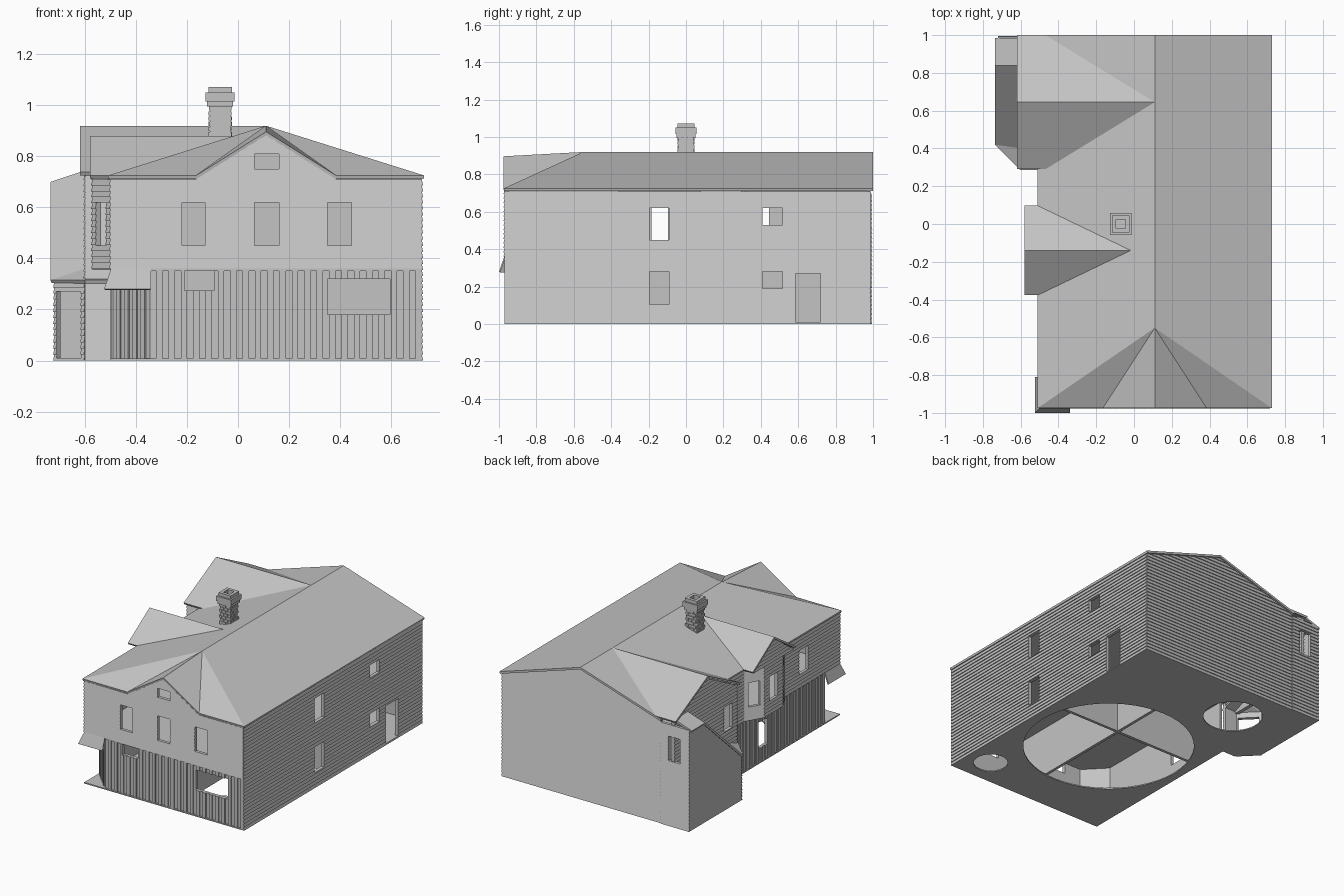
import bpy, bmesh, math, random
from mathutils import Vector

if "Cube" in bpy.data.objects:
    bpy.data.objects.remove(bpy.data.objects["Cube"])
random.seed(4)

grey = bpy.data.materials.new("plain grey")
GREY = (0.55, 0.55, 0.55, 1)
grey.diffuse_color = GREY
grey.use_nodes = True
grey.node_tree.nodes["Principled BSDF"].inputs["Base Color"].default_value = GREY


def finish(name, bm, thick=0, recalc=True):
    if recalc:
        bmesh.ops.recalc_face_normals(bm, faces=bm.faces)
    mesh = bpy.data.meshes.new(name)
    bm.to_mesh(mesh)
    bm.free()
    mesh.materials.append(grey)
    ob = bpy.data.objects.new(name, mesh)
    bpy.context.collection.objects.link(ob)
    if thick:
        mod = ob.modifiers.new("thickness", 'SOLIDIFY')
        mod.thickness, mod.offset = thick, -1
    return ob


def block(bm, low, high):
    """Closed solid between two four-point rings."""
    a, b = [bm.verts.new(p) for p in low], [bm.verts.new(p) for p in high]
    bm.faces.new(a[::-1])
    bm.faces.new(b)
    for i in range(4):
        j = (i + 1) % 4
        bm.faces.new((a[i], a[j], b[j], b[i]))


def box(bm, x0, x1, y0, y1, z0, z1):
    ring = [(x0, y0), (x1, y0), (x1, y1), (x0, y1)]
    block(bm, [(x, y, z0) for x, y in ring], [(x, y, z1) for x, y in ring])


def sheet(name, polys, thick):
    """Roof panels facing upward, given as lists of corners."""
    bm = bmesh.new()
    for poly in polys:
        f = bm.faces.new([bm.verts.new(p) for p in poly])
        f.normal_update()
        if f.normal.z < 0:
            f.normal_flip()
    bmesh.ops.remove_doubles(bm, verts=bm.verts, dist=0.0005)
    return finish(name, bm, thick, recalc=False)


def plate(name, outline, z, thick, holes=()):
    """Flat floor with round holes (x, y, radius)."""
    bm = bmesh.new()
    loops = [outline]
    for x, y, r in holes:
        loops.append([(x + r * math.cos(t * math.pi / 24), y + r * math.sin(t * math.pi / 24))
                      for t in range(48)])
    for loop in loops:
        vs = [bm.verts.new((x, y, z)) for x, y in loop]
        for i, v in enumerate(vs):
            bm.edges.new((v, vs[i - 1]))
    bmesh.ops.triangle_fill(bm, use_beauty=True, edges=bm.edges[:], normal=(0, 0, 1))
    for f in bm.faces:
        f.normal_update()
        if f.normal.z < 0:
            f.normal_flip()
    return finish(name, bm, thick, recalc=False)


def gaps(lo, hi, spans):
    """Parts of lo..hi left over between the spans."""
    for a, b in sorted(spans):
        if a > lo:
            yield lo, min(a, hi)
        lo = max(lo, b)
    if lo < hi:
        yield lo, hi


def wall(name, p0, p1, z0, z1, holes=(), gable=None, battens=False, pitch=0.024):
    """Wall seen from the right of p0->p1. Holes: (s0, s1, z0, z1).
    Gable: (eave z, apex z, start s, end s)."""
    p0, p1 = Vector((*p0, 0)), Vector((*p1, 0))
    d = (p1 - p0).normalized()
    n = Vector((d.y, -d.x, 0))
    length = (p1 - p0).length
    bm = bmesh.new()

    def at(s, z, out):
        return p0 + d * s + n * out + Vector((0, 0, z))

    def limits(z, above):
        if gable and (z > gable[0] or (above and z >= gable[0])):
            t = (z - gable[0]) / (gable[1] - gable[0])
            mid = (gable[2] + gable[3]) / 2
            return gable[2] + (mid - gable[2]) * t, gable[3] + (mid - gable[3]) * t
        return 0, length

    k, first, last = (0, 2) if battens else (2, 0), 0, (length if battens else z1)
    ax, other = k
    start = 0 if battens else z0
    rows = max(1, round((last - start) / pitch))
    step = (last - start) / rows
    edges = [h[ax + i] for h in holes for i in (0, 1)] + ([gable[0]] if gable else [])
    for r in range(rows):
        a, b = start + r * step, start + (r + 1) * step
        cuts = sorted({a, b, *[e for e in edges if a < e < b]})
        for u, v in zip(cuts, cuts[1:]):
            spans = [(h[other], h[other + 1]) for h in holes
                     if h[ax] < (u + v) / 2 < h[ax + 1]]
            if battens:      # upright boards, every other one proud
                out = 0.007 * (r % 2)
                for za, zb in gaps(z0, z1, spans):
                    block(bm, [at(s, za, o) for s, o in ((u, -.02), (v, -.02), (v, out), (u, out))],
                          [at(s, zb, o) for s, o in ((u, -.02), (v, -.02), (v, out), (u, out))])
            else:            # lapped boards, lower edge proud
                lo, hi = limits(u, True)
                lo2, hi2 = limits(v, False)
                ou, ov = [0.006 * (b - t) / step for t in (u, v)]
                for sa, sb in gaps(lo, hi, spans):
                    ta, tb = (lo2 if sa == lo else sa), (hi2 if sb == hi else sb)
                    block(bm, [at(sa, u, -.02), at(sb, u, -.02), at(sb, u, ou), at(sa, u, ou)],
                          [at(ta, v, -.02), at(tb, v, -.02), at(tb, v, ov), at(ta, v, ov)])
    return finish(name, bm)


L, R, F, B = -0.5, 0.72, -0.97, 0.985      # main body
MID, EAVE = 0.36, 0.71
WIN = (0.45, 0.62)                         # upper window heights

# Main walls
wall("front_upper_wall", (L, F), (R, F), MID, 0.885,
     [(.28, .37, *WIN), (.565, .66, *WIN), (.85, .945, *WIN), (.565, .66, .75, .81)],
     gable=(EAVE, 0.885, .335, .885))
wall("front_lower_wall", (-.345, F + .01), (R, F + .01), 0, MID,
     [(.135, .25, .275, MID), (.695, .94, .18, .32)], battens=True)
wall("right_wall", (R, F), (R, B), 0, EAVE,
     [(.775, .88, *WIN), (.775, .88, .105, .28), (1.38, 1.485, .53, .62),
      (1.38, 1.485, .19, .28), (1.555, 1.69, .01, .27)])
wall("back_wall", (R, B), (L, B), 0, 0.91, gable=(EAVE, 0.91, 0, 1.22))
wall("left_upper_wall", (L, .30), (L, F), MID, EAVE, [(.82, .92, *WIN), (.25, .62, MID, EAVE)])
wall("left_lower_wall", (L + .01, .30), (L + .01, -.81), 0, MID, [(.39, .49, .10, .28)], battens=True)
wall("porch_wall", (L + .01, -.81), (-.345, F + .01), 0, MID, battens=True)

# Left gabled wing with lean-to
wall("wing_back_wall", (L, B + .005), (-.72, B + .005), 0, .70, [(.06, .15, *WIN)])
wall("wing_gable_wall", (-.60, B), (-.60, .30), .30, .90, [(.54, .63, *WIN)],
     gable=(.72, .90, 0, .685))
wall("wing_front_wall", (-.60, .30), (L, .30), 0, .73)
wall("wing_corner_wall", (-.72, .42), (-.60, .30), 0, .31, [(.015, .15, .01, .27)])
bm = bmesh.new()
side = [(.42, 0), (B, 0), (B, .69), (.84, .69), (.42, .30)]
bm.faces.new([bm.verts.new((-.72, y, z)) for y, z in side])
finish("lean_to_side_wall", bm, 0.01)
sheet("lean_to_roof", [
    [(-.735, .42, .315), (-.735, .84, .70), (-.60, .84, .745), (-.60, .40, .36)],
    [(-.735, .42, .315), (-.60, .40, .36), (-.60, .285, .315)],
    [(-.60, .285, .315), (-.60, .40, .36), (L, .40, .36), (L, .285, .315)],
    [(-.735, .84, .70), (-.735, B, .70), (-.60, B, .745), (-.60, .84, .745)]], 0.014)

# Left bay under the small gable
bay = [(L, .08), (-.57, -.04), (-.57, -.24), (L, -.36)]
wall("bay_back_side", bay[0], bay[1], MID, EAVE, [(.03, .11, *WIN)])
wall("bay_middle", bay[1], bay[2], MID, EAVE, [(.055, .145, *WIN)])
wall("bay_front_side", bay[2], bay[3], MID, EAVE, [(.03, .11, *WIN)])
wall("bay_gable", (-.57, .08), (-.57, -.36), EAVE, .87, gable=(EAVE, .87, 0, .44))
plate("bay_soffit", [(-.57, -.36), (L, -.36), (L, .08), (-.57, .08)], EAVE + .008, .008)
plate("bay_floor", bay, MID + .01, .015)

# Roofs
RX, RZ, EZ = 0.11, 0.92, 0.725             # ridge x, ridge z, eave z
top, back = (RX, -.55, RZ), (RX, 1.0, RZ)
panels = []
for eave_x, gable_x in ((-.51, -.165), (.73, .385)):
    corner, foot = (eave_x, -.975, EZ), (gable_x, -.975, EZ)
    panels += [[corner, top, back, (eave_x, 1.0, EZ)], [corner, foot, top],
               [foot, (RX, -.975, .897), top]]
sheet("main_roof", panels, 0.015)


def side_gable(name, x_out, x_eave, x_in, y, half, z_eave, z_top):
    sheet(name, [[(x_out, y + s * half, z_eave), (x_eave, y + s * half, z_eave),
                  (x_in, y, z_top), (x_out, y, z_top)] for s in (-1, 1)], 0.014)


side_gable("wing_roof", -.62, -.46, RX, .645, .355, .738, RZ)
side_gable("bay_roof", -.58, -.505, -.01, -.14, .237, EZ, .88)

# Corner awning over the porch
rim = [(-.34, -1.0, .28), (-.525, -1.0, .28), (-.525, -.81, .28)]
head = [(-.34, -.965, .38), (-.49, -.965, .38), (-.49, -.81, .38)]
sheet("awning", [[rim[i], rim[i + 1], head[i + 1], head[i]] for i in (0, 1)], 0.008)

# Floors and inner partitions
outline = [(L, F), (R, F), (R, B), (-.72, B), (-.72, .42), (-.60, .30), (L, .30)]
plate("ground_floor", outline, .008, .008,
      [(.107, -.127, .55), (.55, -.78, .11), (-.26, .68, .19)])
plate("upper_floor", [(L, F), (R, F), (R, B), (L, B)], MID + .005, .015)
bm = bmesh.new()
box(bm, L, R, .03, .05, .008, MID)
box(bm, .16, .18, F, B, .008, MID)
finish("partitions", bm)

# Brick chimney with stepped hollow cap
bm = bmesh.new()
CX, H = -.07, .04


def ring(half, hole, z0, z1):
    for s in (-1, 1):
        box(bm, CX - half, CX + half, s * hole, s * half, z0, z1)
        box(bm, CX + s * hole, CX + s * half, -hole, hole, z0, z1)


ring(H, .025, .80, 1.0)
ring(.051, .025, .995, 1.015)
ring(.057, .025, 1.015, 1.05)
ring(.046, .025, 1.05, 1.072)
for row in range(9):
    z = .82 + row * .02
    for i in range(3):
        c = (i - 1) * .029 + (.007 if row % 2 else -.007)
        a, b = max(c - .0125, -H - .004), min(c + .0125, H + .004)
        for s in (-1, 1):
            out = H + random.uniform(.003, .006)
            box(bm, CX + a, CX + b, s * H, s * out, z, z + .016)
            box(bm, CX + s * H, CX + s * out, a, b, z, z + .016)
finish("chimney", bm)
